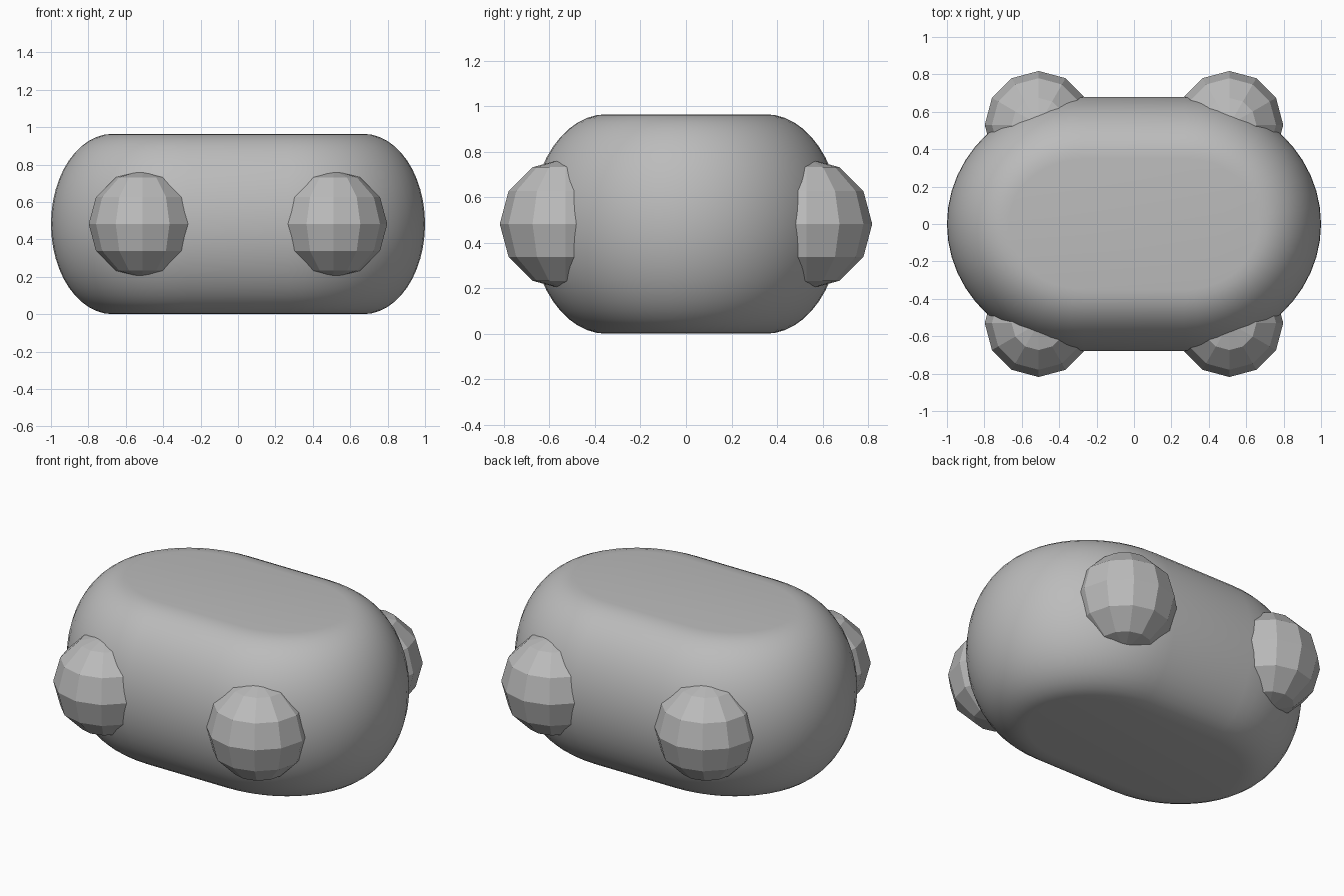
import bpy, bmesh, math

cube = bpy.data.objects.get("Cube")
if cube:
    bpy.data.objects.remove(cube, do_unlink=True)

grey = bpy.data.materials.new("mid grey")
grey.use_nodes = True
colour = (0.5, 0.5, 0.5, 1)
grey.diffuse_color = colour
grey.node_tree.nodes["Principled BSDF"].inputs["Base Color"].default_value = colour

HALF_HEIGHT = 0.482


def add_object(name, bm, location):
    bmesh.ops.recalc_face_normals(bm, faces=bm.faces[:])
    mesh = bpy.data.meshes.new(name)
    bm.to_mesh(mesh)
    bm.free()
    mesh.materials.append(grey)
    obj = bpy.data.objects.new(name, mesh)
    obj.location = location
    bpy.context.collection.objects.link(obj)
    return obj


def oval(bm, rx, ry, z, straight=0.27, steps=24):
    """Ring of two half ellipses joined by straight sides."""
    ring = []
    for side in (1, -1):
        for i in range(steps + 1):
            a = math.pi * (i / steps - 0.5)
            ring.append(bm.verts.new((side * (straight + rx * math.cos(a)),
                                      side * ry * math.sin(a), z)))
    return ring


# Body: oval rings following a rounded side, with flat ends
bm = bmesh.new()
rings = []
levels = 24
for i in range(levels + 1):
    a = math.pi * (i / levels - 0.5)
    bulge = 0.33 * math.cos(a)
    rings.append(oval(bm, 0.4 + bulge, 0.35 + bulge, HALF_HEIGHT * math.sin(a)))
for low, high in zip(rings, rings[1:]):
    for i in range(len(low)):
        j = (i + 1) % len(low)
        bm.faces.new((low[i], low[j], high[j], high[i]))
bm.faces.new(rings[0])
bm.faces.new(rings[-1])
body = add_object("body", bm, (0, 0, HALF_HEIGHT))
bpy.context.view_layer.objects.active = body
body.select_set(True)
bpy.ops.object.shade_smooth_by_angle(angle=math.radians(40))

# Faceted balls set into the four corners
for x, side in ((0.51, "left"), (-0.51, "right")):
    for y, end in ((-0.53, "front"), (0.53, "back")):
        bm = bmesh.new()
        bmesh.ops.create_uvsphere(bm, u_segments=12, v_segments=6, radius=0.288)
        add_object(f"{end}_{side}_wheel", bm, (x, y, HALF_HEIGHT))
